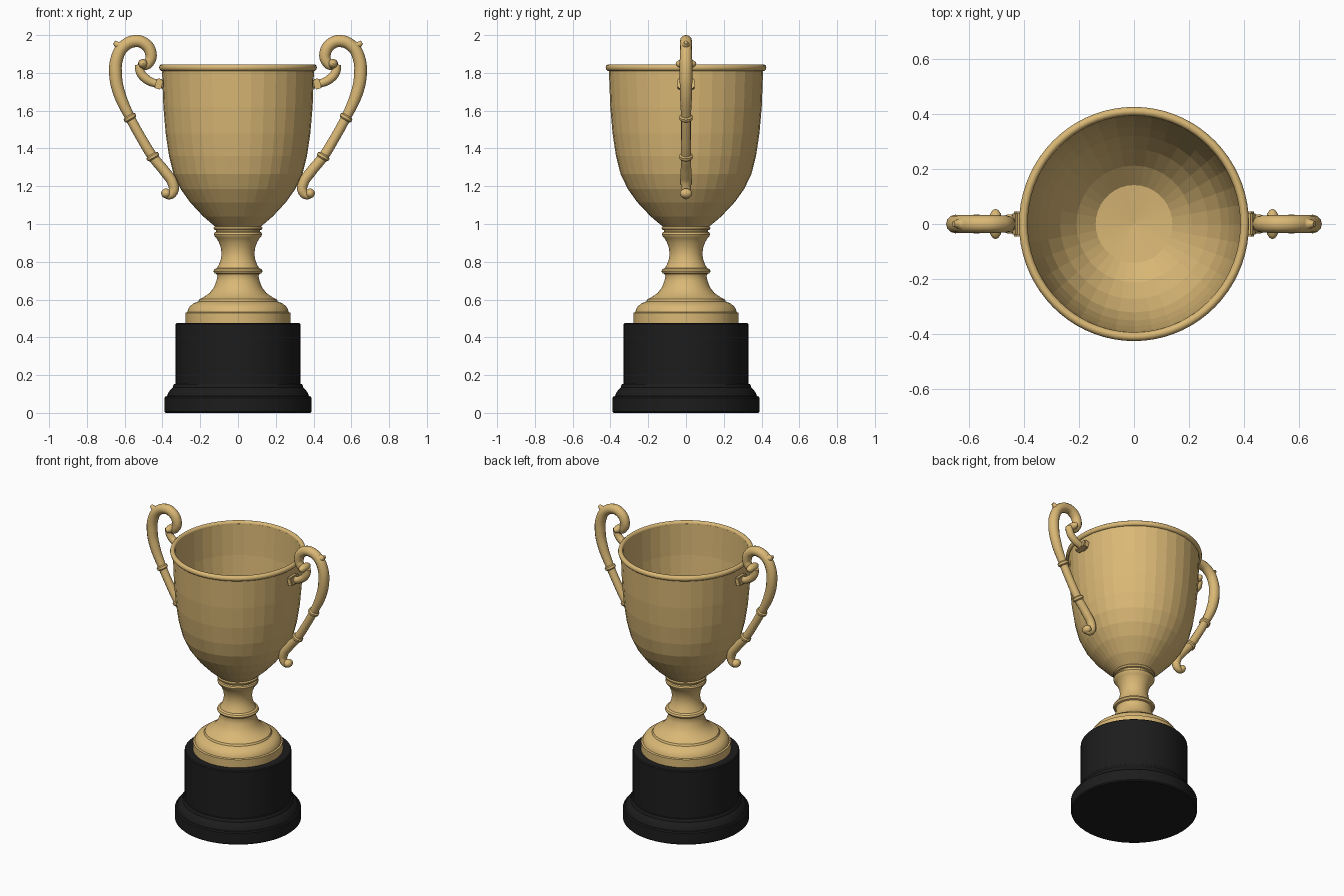
import bpy, bmesh, math
from mathutils import Vector, Matrix

if "Cube" in bpy.data.objects:
    bpy.data.objects.remove(bpy.data.objects["Cube"])


def material(name, col):
    m = bpy.data.materials.new(name)
    m.diffuse_color = (*col, 1)
    m.use_nodes = True
    m.node_tree.nodes["Principled BSDF"].inputs["Base Color"].default_value = m.diffuse_color
    return m


GOLD = material("gold", (0.70, 0.48, 0.18))
BLACK = material("black", (0.012, 0.012, 0.012))


def add(name, me, mat, angle=35):
    me.materials.clear()
    me.materials.append(mat)
    if angle:
        me.shade_smooth()
        me.set_sharp_from_angle(angle=math.radians(angle))
    ob = bpy.data.objects.new(name, me)
    bpy.context.collection.objects.link(ob)
    return ob


def finish(name, bm, mat, angle=35):
    bmesh.ops.recalc_face_normals(bm, faces=bm.faces)
    me = bpy.data.meshes.new(name)
    bm.to_mesh(me)
    bm.free()
    return add(name, me, mat, angle)


def lathe(name, profile, mat, segs=64, angle=35, matrix=None):
    """Spin an (r, z) profile about z; ends at r = 0 are closed."""
    bm = bmesh.new()
    vs = [bm.verts.new((r, 0, z)) for r, z in profile]
    es = [bm.edges.new(p) for p in zip(vs, vs[1:])]
    bmesh.ops.spin(bm, geom=vs + es, cent=(0, 0, 0), axis=(0, 0, 1),
                   angle=2 * math.pi, steps=segs, use_duplicate=False)
    bmesh.ops.remove_doubles(bm, verts=bm.verts, dist=1e-4)
    if matrix:
        bm.transform(matrix)
    return finish(name, bm, mat, angle)


def tube(name, pts):
    """Round tube through (x, z, radius) points, in the y = 0 plane."""
    cu = bpy.data.curves.new(name + "_path", 'CURVE')
    cu.dimensions = '3D'
    cu.bevel_depth = 1.0
    cu.bevel_resolution = 4
    cu.resolution_u = 8
    cu.use_fill_caps = True
    sp = cu.splines.new('BEZIER')
    sp.bezier_points.add(len(pts) - 1)
    for bp, (x, z, r) in zip(sp.bezier_points, pts):
        bp.co = (x, 0, z)
        bp.radius = r
        bp.handle_left_type = bp.handle_right_type = 'AUTO'
    ob = bpy.data.objects.new(name + "_path", cu)
    bpy.context.collection.objects.link(ob)
    me = bpy.data.meshes.new_from_object(
        ob.evaluated_get(bpy.context.evaluated_depsgraph_get()))
    bpy.data.objects.remove(ob)
    return add(name, me, GOLD, 50)


def ball(name, loc, size):
    bm = bmesh.new()
    bmesh.ops.create_uvsphere(bm, u_segments=16, v_segments=10, radius=1)
    bm.transform(Matrix.Translation(loc) @ Matrix.Diagonal((*size, 1)))
    return finish(name, bm, GOLD)


# Black plinth with a moulded foot
lathe("plinth", [(0, 0), (0.383, 0), (0.39, 0.007), (0.39, 0.08), (0.384, 0.087),
                 (0.376, 0.089), (0.368, 0.108), (0.356, 0.125), (0.345, 0.134),
                 (0.343, 0.145), (0.338, 0.152), (0.33, 0.154), (0.33, 0.47),
                 (0.324, 0.476), (0, 0.476)], BLACK)

# Gold foot and baluster stem
lathe("stem", [(0, 0.474), (0.278, 0.474), (0.278, 0.53), (0.268, 0.534),
               (0.264, 0.55), (0.252, 0.567), (0.235, 0.58), (0.21, 0.59),
               (0.204, 0.602), (0.18, 0.614), (0.15, 0.635), (0.127, 0.665),
               (0.114, 0.7), (0.109, 0.725), (0.113, 0.735), (0.124, 0.739),
               (0.13, 0.75), (0.124, 0.761), (0.111, 0.767), (0.101, 0.785),
               (0.09, 0.815), (0.087, 0.845), (0.091, 0.875), (0.102, 0.905),
               (0.114, 0.925), (0.124, 0.935), (0.127, 0.945), (0.123, 0.956),
               (0.115, 0.96), (0.116, 0.967), (0.127, 0.97), (0.129, 0.98),
               (0.122, 0.988), (0, 0.99)], GOLD)

# Hollow cup, faceted, outside then inside
lathe("cup", [(0, 0.985), (0.12, 0.985), (0.185, 1.04), (0.255, 1.115), (0.305, 1.185),
              (0.343, 1.265), (0.367, 1.36), (0.385, 1.48), (0.397, 1.62), (0.405, 1.83),
              (0.39, 1.83), (0.382, 1.62), (0.368, 1.47), (0.348, 1.35), (0.318, 1.25),
              (0.27, 1.16), (0.21, 1.08), (0.14, 1.02), (0, 1.005)],
      GOLD, 36, 0, Matrix.Diagonal((0.995, 1.01, 1, 1)))

# Rolled rim
rim = [(0.406 + 0.016 * math.cos(a * math.pi / 5), 1.828 + 0.018 * math.sin(a * math.pi / 5))
       for a in range(11)]
lathe("rim", rim, GOLD, 72, 50, Matrix.Diagonal((0.99, 1.008, 1, 1)))

# Scrolled handle on each side
for side, s in (("left", -1), ("right", 1)):
    n = side + "_handle_"
    parts = [
        tube(n + "main", [(0.515, 1.862, 0.016), (0.497, 1.838, 0.022), (0.467, 1.862, 0.028),
                          (0.463, 1.91, 0.031), (0.495, 1.955, 0.032), (0.545, 1.968, 0.032),
                          (0.605, 1.94, 0.032), (0.64, 1.88, 0.033), (0.648, 1.79, 0.034),
                          (0.628, 1.69, 0.032), (0.572, 1.565, 0.026), (0.515, 1.46, 0.026),
                          (0.45, 1.355, 0.027), (0.385, 1.275, 0.028), (0.345, 1.215, 0.028),
                          (0.343, 1.172, 0.026), (0.366, 1.152, 0.022), (0.387, 1.163, 0.02)]),
        tube(n + "upper_arm", [(0.525, 1.845, 0.022), (0.516, 1.802, 0.024),
                               (0.485, 1.767, 0.024), (0.445, 1.747, 0.022),
                               (0.395, 1.738, 0.022)]),
        ball(n + "scroll_eye", (0.503, 0, 1.848), (0.026, 0.055, 0.026)),
        ball(n + "lower_curl", (0.381, 0, 1.162), (0.026, 0.033, 0.026)),
        # pointed leaf tip at the shoulder
        tube(n + "leaf", [(0.58, 1.955, 0.02), (0.628, 1.945, 0.022), (0.656, 1.962, 0.01)]),
    ]
    # beads around the lower arm
    for i, (x, z) in enumerate(((0.572, 1.563), (0.451, 1.357))):
        rot = Vector((0.5, 0, 0.86)).to_track_quat('Z', 'Y').to_matrix().to_4x4()
        parts.append(lathe(n + "bead_%d" % (i + 1),
                           [(0, -0.014), (0.027, -0.014), (0.035, -0.007), (0.035, 0.007),
                            (0.027, 0.014), (0, 0.014)], GOLD, 20, 35,
                           Matrix.Translation((x, 0, z)) @ rot))
    # bracket plate against the cup
    bm = bmesh.new()
    bmesh.ops.create_cube(bm, size=1)
    bm.transform(Matrix.Translation((0.419, 0, 1.742)) @ Matrix.Rotation(-0.25, 4, 'Y')
                 @ Matrix.Diagonal((0.036, 0.09, 0.055, 1)))
    bmesh.ops.bevel(bm, geom=bm.edges[:], offset=0.006, segments=2, affect='EDGES')
    parts.append(finish(n + "bracket", bm, GOLD))
    if s < 0:
        for ob in parts:
            ob.data.transform(Matrix.Diagonal((-1, 1, 1, 1)))
            ob.data.flip_normals()
